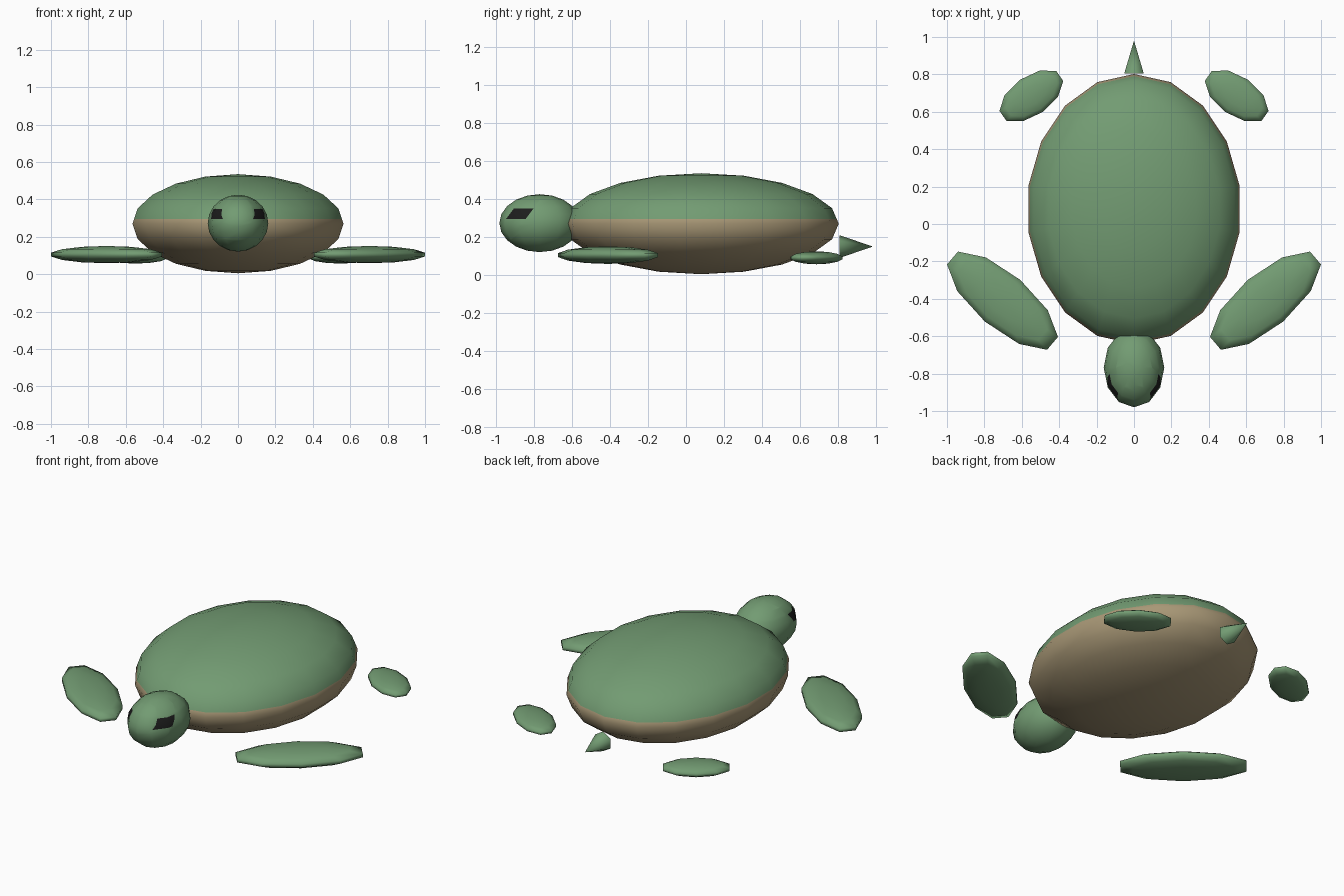
import bpy
import bmesh
from math import radians
from mathutils import Matrix, Vector

cube = bpy.data.objects.get("Cube")
if cube:
    bpy.data.objects.remove(cube, do_unlink=True)


def material(name, rgb):
    mat = bpy.data.materials.new(name)
    mat.use_nodes = True
    mat.diffuse_color = (*rgb, 1)
    mat.node_tree.nodes["Principled BSDF"].inputs["Base Color"].default_value = (*rgb, 1)
    return mat


green = material("sea green", (0.17, 0.33, 0.17))
tan = material("belly tan", (0.39, 0.31, 0.18))
black = material("eye black", (0.012, 0.012, 0.012))


def ellipsoid(segments, rings, centre, radii, turn=0):
    """Low-poly ellipsoid with its poles on z, turned about z."""
    bm = bmesh.new()
    place = (Matrix.Translation(centre) @ Matrix.Rotation(radians(turn), 4, "Z")
             @ Matrix.Diagonal((*radii, 1)))
    bmesh.ops.create_uvsphere(bm, u_segments=segments, v_segments=rings,
                              radius=1, matrix=place)
    return bm


def cut(bm, point, normal):
    bmesh.ops.bisect_plane(bm, geom=bm.verts[:] + bm.edges[:] + bm.faces[:],
                           plane_co=point, plane_no=normal, dist=0.0001)


def finish(bm, name, mats, smooth=True):
    for f in bm.faces:
        f.smooth = smooth
    mesh = bpy.data.meshes.new(name)
    bm.to_mesh(mesh)
    bm.free()
    for m in mats:
        mesh.materials.append(m)
    obj = bpy.data.objects.new(name, mesh)
    bpy.context.collection.objects.link(obj)
    return obj


# Shell and belly: one body split just above its widest line
rim = 0.296
body = ellipsoid(18, 10, (0, 0.08, 0.27), (0.573, 0.722, 0.265))
cut(body, (0, 0, rim), (0, 0, 1))
for f in body.faces:
    f.material_index = int(f.calc_center_median().z < rim)
finish(body, "shell_and_belly", [green, tan])

# Head with slanted eye patches cut into its sides
head = ellipsoid(12, 10, (0, -0.768, 0.273), (0.162, 0.212, 0.152))
low, high, slant = 0.295, 0.35, 0.75
front, back = -0.945, -0.842
for z in (low, high):
    cut(head, (0, 0, z), (0, 0, 1))
for y in (front, back):
    cut(head, (0, y, low), (0, 1, -slant))
for f in head.faces:
    c = f.calc_center_median()
    y = c.y - slant * (c.z - low)
    if low < c.z < high and front < y < back and abs(c.x) > 0.07:
        f.material_index = 1
finish(head, "head", [green, black])

# Flippers
for side, x in (("left", 1), ("right", -1)):
    fore = ellipsoid(10, 7, (0.703 * x, -0.41, 0.105), (0.379, 0.15, 0.046), 40.5 * x)
    finish(fore, side + "_front_flipper", [green])
    hind = ellipsoid(10, 7, (0.549 * x, 0.685, 0.091), (0.2, 0.108, 0.034), -35 * x)
    finish(hind, side + "_rear_flipper", [green])

# Tail: six-sided cone pointing back
tail = bmesh.new()
bmesh.ops.create_cone(tail, cap_ends=True, segments=6, radius1=0.06, radius2=0,
                      depth=0.175,
                      matrix=Matrix.Translation((0, 0.893, 0.15))
                      @ Matrix.Rotation(radians(-90), 4, "X"))
tail_obj = finish(tail, "tail", [green])
bpy.ops.object.select_all(action="DESELECT")
tail_obj.select_set(True)
bpy.context.view_layer.objects.active = tail_obj
bpy.ops.object.shade_smooth_by_angle(angle=radians(65))
